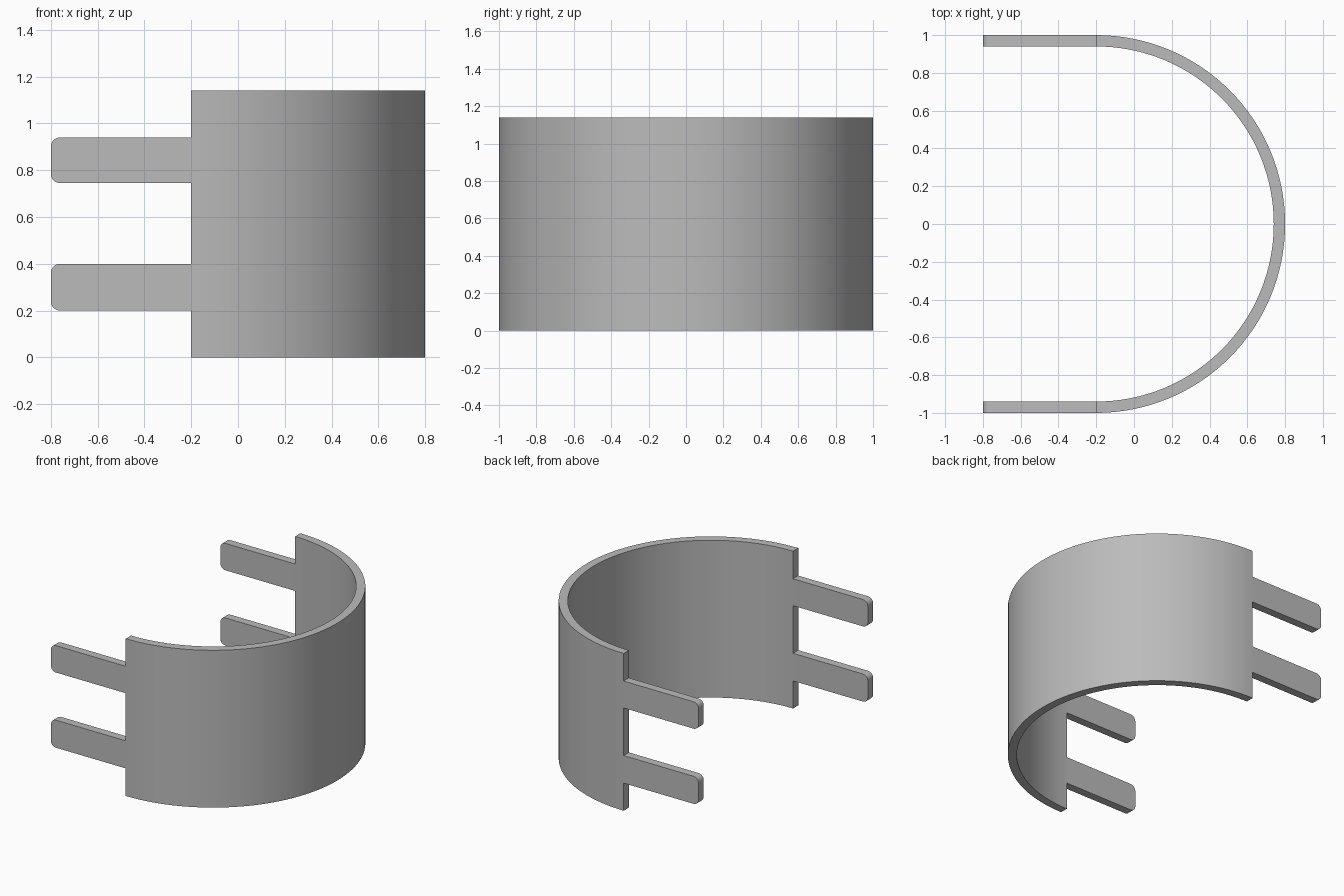
import bpy
import bmesh
from math import cos, sin, pi

default = bpy.data.objects.get("Cube")
if default:
    bpy.data.objects.remove(default, do_unlink=True)

OUTER, THICK, HEIGHT = 1.0, 0.06, 1.14
EDGE_X, TIP_X, CORNER = -0.2, -0.8, 0.04

grey = bpy.data.materials.new("plain grey")
grey.use_nodes = True
colour = (0.5, 0.5, 0.5, 1)
grey.diffuse_color = colour
grey.node_tree.nodes["Principled BSDF"].inputs["Base Color"].default_value = colour


def arc(cx, cy, radius, start, end, steps):
    angles = [start + (end - start) * i / steps for i in range(steps + 1)]
    return [(cx + radius * cos(a), cy + radius * sin(a)) for a in angles]


def extrude_outline(name, points, offset):
    """Fill a closed outline and extrude it into a solid part."""
    bm = bmesh.new()
    face = bm.faces.new([bm.verts.new(p) for p in points])
    moved = bmesh.ops.extrude_face_region(bm, geom=[face])["geom"]
    verts = [v for v in moved if isinstance(v, bmesh.types.BMVert)]
    bmesh.ops.translate(bm, verts=verts, vec=offset)
    bmesh.ops.recalc_face_normals(bm, faces=bm.faces)
    mesh = bpy.data.meshes.new(name)
    bm.to_mesh(mesh)
    bm.free()
    mesh.materials.append(grey)
    obj = bpy.data.objects.new(name, mesh)
    bpy.context.collection.objects.link(obj)
    bpy.ops.object.select_all(action="DESELECT")
    obj.select_set(True)
    bpy.context.view_layer.objects.active = obj
    bpy.ops.object.shade_smooth_by_angle()
    return obj


# Half-round shell
ring = arc(EDGE_X, 0, OUTER, -pi / 2, pi / 2, 64)
ring += arc(EDGE_X, 0, OUTER - THICK, pi / 2, -pi / 2, 64)
extrude_outline("curved_shell", [(x, y, 0) for x, y in ring], (0, 0, HEIGHT))

# Four straight tabs with rounded free corners
for level, bottom, top in (("lower", 0.2, 0.4), ("upper", 0.745, 0.94)):
    cx = TIP_X + CORNER
    outline = [(EDGE_X, bottom), (EDGE_X, top)]
    outline += arc(cx, top - CORNER, CORNER, pi / 2, pi, 8)
    outline += arc(cx, bottom + CORNER, CORNER, pi, 1.5 * pi, 8)
    for side, y in (("right", -OUTER), ("left", OUTER - THICK)):
        extrude_outline(f"{level}_{side}_tab", [(x, y, z) for x, z in outline], (0, THICK, 0))
